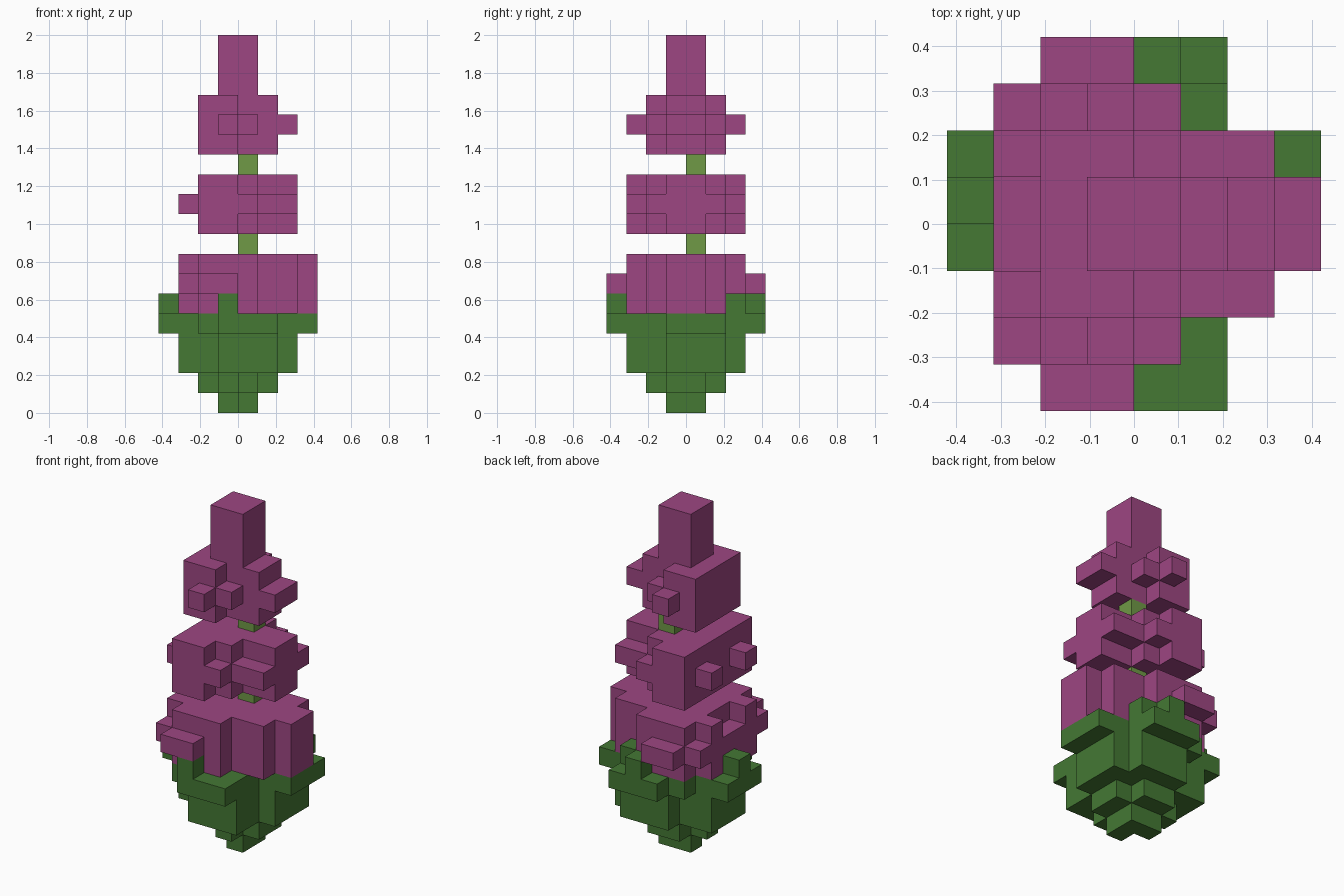
import bpy, bmesh, math
from mathutils import Vector

cube = bpy.data.objects.get("Cube")
if cube:
    bpy.data.objects.remove(cube, do_unlink=True)

U = 2 / 19  # edge length of one block


def material(name, rgb):
    m = bpy.data.materials.new(name)
    m.use_nodes = True
    m.diffuse_color = (*rgb, 1)
    m.node_tree.nodes["Principled BSDF"].inputs["Base Color"].default_value = (*rgb, 1)
    return m


purple = material("petal purple", (0.337, 0.061, 0.223))
green = material("leaf green", (0.058, 0.188, 0.034))
light_green = material("stem green", (0.162, 0.319, 0.061))


def mirror_y(boxes):
    """Add the front/back mirror image of every box."""
    return boxes + [(a, b, -d, -c, e, f) for a, b, c, d, e, f in boxes]


# Boxes are (x0, x1, y0, y1, z0, z1) in block units
calyx = [
    (0, 1, -1, 1, 0, 1), (-1, 1, 0, 1, 0, 1),            # pointed foot
    (0, 1, -2, 2, 1, 2), (-2, 2, 0, 1, 1, 2),            # second step
    (-1, 2, -1, 1, 1, 2), (-1, 1, -1, 2, 1, 2),
    (-3, 3, -1, 2, 2, 4), (-1, 2, -3, 3, 2, 4),          # cup
    (-4, 4, -1, 2, 4, 5), (-1, 2, -4, 4, 4, 5),          # rim
    (-2, 2, -3, 3, 4, 5),
    (-1, 0, -4, -3, 5, 6), (-4, -3, 0, 1, 5, 6),         # leaf tips
    (1, 2, 2, 3, 5, 6), (0, 1, 3, 4, 5, 6),
]
lower_petals = mirror_y([
    (-2, 1, -3, 0, 5, 8), (1, 3, -2, 0, 5, 8), (3, 4, -1, 0, 5, 8),
    (-3, -2, -2, -1, 5, 8), (-3, -2, -1, 0, 5, 7),
    (-3, -2, -3, -2, 6, 7), (-2, 0, -4, -3, 6, 7),
])
middle_petals = mirror_y([
    (-2, 0, -3, 0, 9, 12), (0, 1, -2, 0, 9, 12), (1, 3, -1, 0, 9, 12),
    (0, 1, -3, -2, 10, 11), (1, 3, -2, -1, 10, 11), (-3, -2, -2, -1, 10, 11),
])
upper_petals = mirror_y([
    (-2, 0, -2, 0, 13, 16), (0, 2, -1, 0, 13, 16),
    (-1, 0, -3, -2, 14, 15), (0, 1, -2, -1, 14, 15), (2, 3, -1, 0, 14, 15),
])
parts = [
    ("calyx", calyx, green),
    ("lower_petals", lower_petals, purple),
    ("middle_petals", middle_petals, purple),
    ("upper_petals", upper_petals, purple),
    ("flower_tip", [(-1, 1, -1, 1, 16, 19)], purple),
    ("lower_stem", [(0, 1, 0, 1, 8, 9)], light_green),
    ("upper_stem", [(0, 1, 0, 1, 12, 13)], light_green),
]


def cells(boxes):
    return {(x, y, z) for a, b, c, d, e, f in boxes
            for x in range(a, b) for y in range(c, d) for z in range(e, f)}


solid = set().union(*(cells(boxes) for _, boxes, _ in parts))
DIRECTIONS = [Vector(v) for v in ((1, 0, 0), (-1, 0, 0), (0, 1, 0),
                                  (0, -1, 0), (0, 0, 1), (0, 0, -1))]


def build(name, boxes, mat):
    """Skin the blocks with their outer faces and merge flat areas."""
    bm = bmesh.new()
    for cell in sorted(cells(boxes)):
        mid = Vector(cell) + Vector((0.5, 0.5, 0.5))
        for n in DIRECTIONS:
            if tuple(int(round(c + k)) for c, k in zip(cell, n)) in solid:
                continue
            s = Vector((n.y, n.z, n.x))
            t = n.cross(s)
            corners = [mid + (n + s * i + t * j) / 2
                       for i, j in ((-1, -1), (1, -1), (1, 1), (-1, 1))]
            bm.faces.new([bm.verts.new(p * U) for p in corners])
    bmesh.ops.remove_doubles(bm, verts=bm.verts[:], dist=U * 0.01)
    bmesh.ops.dissolve_limit(bm, angle_limit=math.radians(1),
                             verts=bm.verts[:], edges=bm.edges[:])
    mesh = bpy.data.meshes.new(name)
    bm.to_mesh(mesh)
    bm.free()
    mesh.materials.append(mat)
    obj = bpy.data.objects.new(name, mesh)
    bpy.context.collection.objects.link(obj)


for part in parts:
    build(*part)
